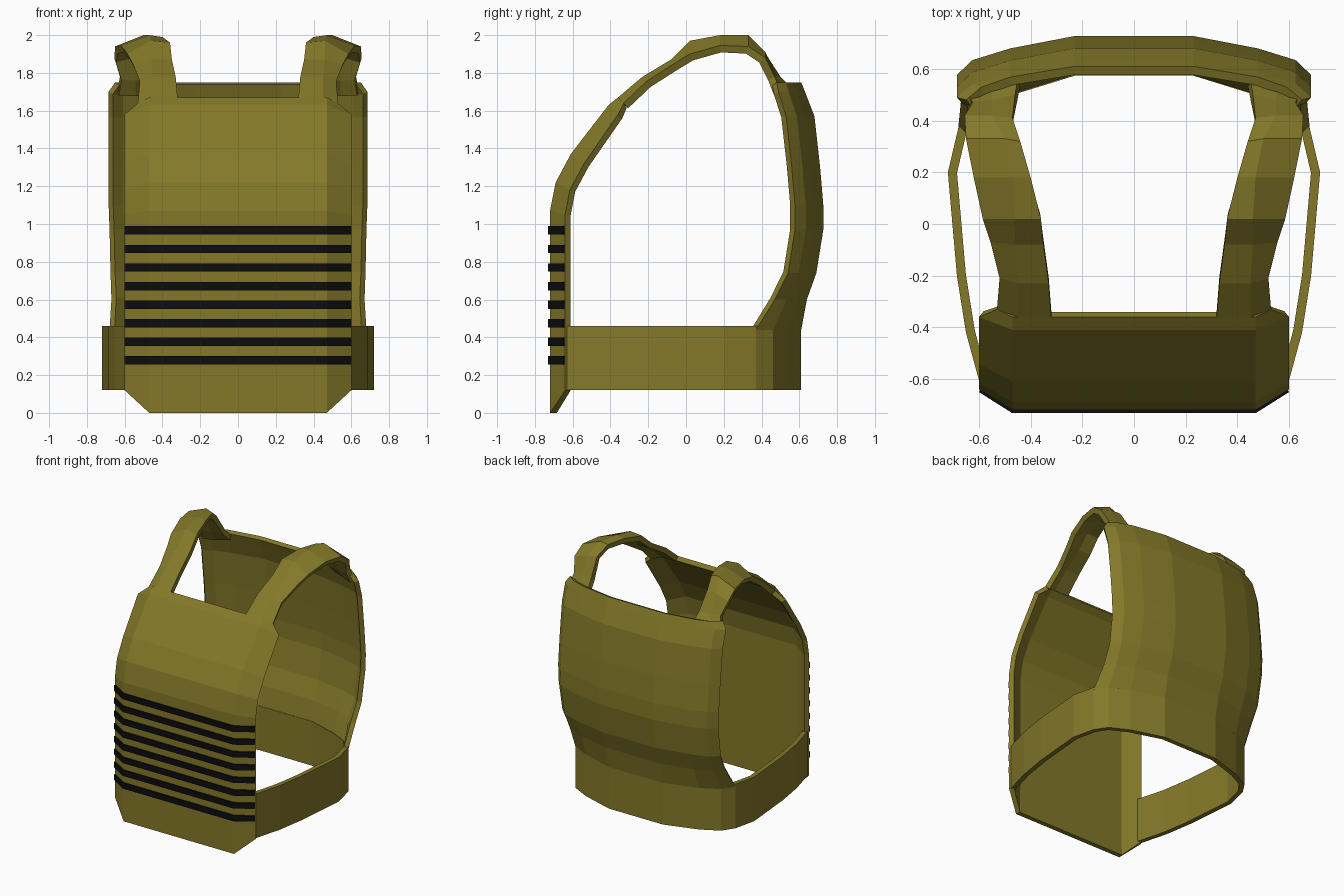
import bpy


def material(name, rgb):
    m = bpy.data.materials.new(name)
    m.diffuse_color = (*rgb, 1)
    return m


olive = material("olive_fabric", (0.23, 0.19, 0.022))
black = material("black_webbing", (0.004, 0.004, 0.005))


def sheet(name, rows, mat, thick, mirror=False):
    """Skin a grid of points into a cloth sheet thickened inwards."""
    n = len(rows[0])
    verts = [p for r in rows for p in r]
    faces = [(i * n + j, i * n + j + 1, (i + 1) * n + j + 1, (i + 1) * n + j)
             for i in range(len(rows) - 1) for j in range(n - 1)]
    me = bpy.data.meshes.new(name)
    me.from_pydata(verts, [], faces)
    me.materials.append(mat)
    ob = bpy.data.objects.new(name, me)
    bpy.context.collection.objects.link(ob)
    s = ob.modifiers.new("thickness", "SOLIDIFY")
    s.thickness, s.offset, s.use_even_offset = thick, -1, True
    if mirror:
        ob.modifiers.new("mirror", "MIRROR").use_mirror_merge = False
    return ob


def both(half):
    """Right half of a row -> full row from left to right."""
    return [(-x, y, z) for x, y, z in reversed(half)] + half


# Front panel: flat centre, angled wings, curving back over the chest
# (centre y, centre z, wing x, wing y, wing z)
front = [(-.72, 0, .60, -.64, .12), (-.72, .55, .60, -.64, .55),
         (-.72, 1.07, .60, -.64, 1.05), (-.69, 1.22, .60, -.615, 1.18),
         (-.61, 1.37, .60, -.54, 1.32), (-.41, 1.63, .60, -.36, 1.58),
         (-.36, 1.67, .53, -.33, 1.64)]
sheet("front_panel", [both([(.47, y, z), (wx, wy, wz)])
                      for y, z, wx, wy, wz in front], olive, .035)

# Back panel: rounded, narrowing onto the waist belt
# (centre y, z, side x, side drop in y)
back = [(.61, 1.75, .65, .13), (.63, 1.70, .685, .14), (.68, 1.57, .685, .15),
        (.71, 1.30, .685, .15), (.727, 1.10, .685, .15), (.727, .97, .68, .15),
        (.69, .74, .675, .15), (.64, .60, .67, .17), (.61, .44, .68, .24)]
sheet("back_panel", [both([(.23, y, z), (.48, y - d * .32, z),
                           (sx - .06, y - d * .62, z), (sx, y - d, z)])
                     for y, z, sx, d in back], olive, .035)

# Shoulder straps: inner, middle and outer edge from chest to back
strap = [[(.32, -.36, 1.67), (.45, -.36, 1.67), (.53, -.33, 1.64)],
         [(.33, -.23, 1.78), (.45, -.23, 1.78), (.52, -.21, 1.755)],
         [(.35, -.08, 1.87), (.46, -.08, 1.87), (.555, -.07, 1.845)],
         [(.36, .02, 1.96), (.46, .02, 1.97), (.585, .02, 1.90)],
         [(.40, .18, 1.99), (.47, .18, 2.0), (.62, .18, 1.945)],
         [(.44, .32, 1.985), (.50, .33, 2.0), (.65, .33, 1.94)],
         [(.47, .41, 1.92), (.55, .42, 1.91), (.655, .42, 1.88)],
         [(.46, .50, 1.78), (.55, .48, 1.78), (.625, .47, 1.78)],
         [(.45, .56, 1.72), (.55, .54, 1.70), (.64, .50, 1.70)]]
sheet("shoulder_strap", strap, olive, .04, mirror=True)

# Waist belt: wraps from wing to wing around the back
side = [(.59, -.64), (.65, -.42), (.685, -.20), (.72, .20), (.68, .37),
        (.62, .461), (.48, .533), (.23, .61)]
path = side + [(-x, y) for x, y in reversed(side)]
sheet("waist_belt", [[(x, y, z) for x, y in path] for z in (.12, .46)], olive, .035)

# Webbing rows across the front
for i in range(8):
    z = .278 + i * .0983
    sheet("webbing_strip", [both([(.472, -.731, h), (.60, -.65, h)])
                            for h in (z - .022, z + .022)], black, .02)
